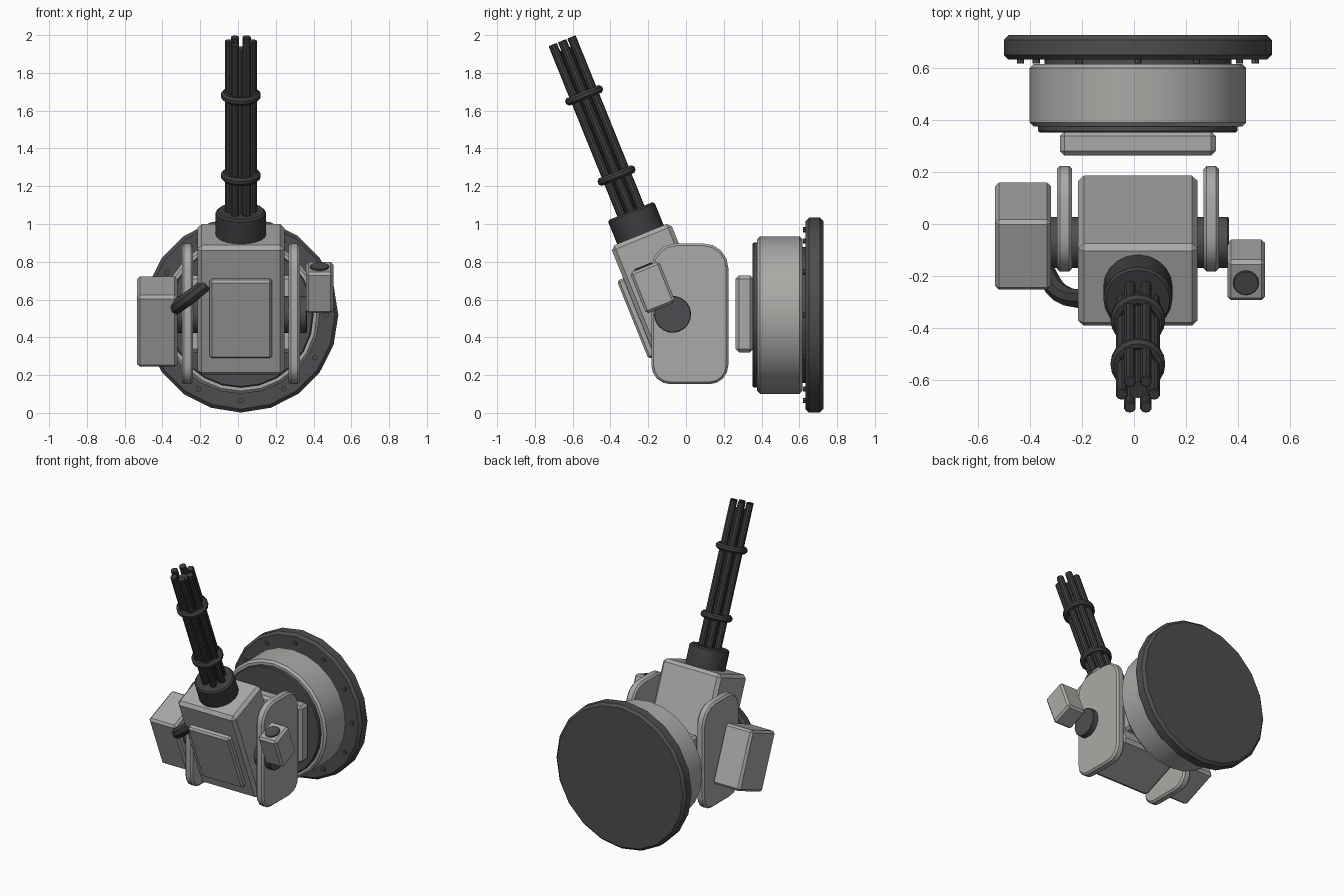
import bpy, bmesh, math
from mathutils import Matrix, Vector

if "Cube" in bpy.data.objects:
    bpy.data.objects.remove(bpy.data.objects["Cube"])

CX = 0.015                      # symmetry plane of the mount
HUB_Z = 0.518
# tilted gun frame: origin at the pivot, local z along the barrels
GUN = Matrix.Translation((CX, -0.071, 0.522)) @ Matrix.Rotation(math.radians(22), 4, 'X')
WORLD = Matrix.Identity(4)


def material(name, rgb):
    m = bpy.data.materials.new(name)
    m.diffuse_color = (*rgb, 1)
    m.use_nodes = True
    m.node_tree.nodes["Principled BSDF"].inputs["Base Color"].default_value = m.diffuse_color
    return m


LIGHT = material("light_grey_paint", (0.40, 0.40, 0.385))
DARK = material("dark_grey_metal", (0.075, 0.075, 0.079))
GUNMETAL = material("gunmetal", (0.047, 0.047, 0.051))


def finish(name, bm, mat, bevel=0.0, frame=WORLD, segments=1):
    bmesh.ops.recalc_face_normals(bm, faces=bm.faces[:])
    if bevel:
        edges = [e for e in bm.edges if e.calc_face_angle(0) > math.radians(50)]
        bmesh.ops.bevel(bm, geom=edges, offset=bevel, segments=segments,
                        profile=0.5, affect='EDGES', clamp_overlap=True)
    bm.transform(frame)
    me = bpy.data.meshes.new(name)
    bm.to_mesh(me)
    bm.free()
    me.materials.append(mat)
    ob = bpy.data.objects.new(name, me)
    bpy.context.collection.objects.link(ob)
    bpy.ops.object.select_all(action='DESELECT')
    ob.select_set(True)
    bpy.context.view_layer.objects.active = ob
    bpy.ops.object.shade_smooth_by_angle(angle=math.radians(30))
    return ob


def box(name, mat, lo, hi, bevel=0.015, frame=WORLD):
    lo, hi = Vector(lo), Vector(hi)
    bm = bmesh.new()
    bmesh.ops.create_cube(bm, size=1)
    bm.transform(Matrix.Translation((lo + hi) / 2) @ Matrix.Diagonal((*(hi - lo), 1)))
    return finish(name, bm, mat, bevel, frame)


def cylinder(name, mat, a, b, r, sides=20, bevel=0.0, frame=WORLD):
    a, b = Vector(a), Vector(b)
    d = b - a
    bm = bmesh.new()
    bmesh.ops.create_cone(bm, cap_ends=True, segments=sides, radius1=r, radius2=r, depth=d.length)
    rot = Vector((0, 0, 1)).rotation_difference(d.normalized()).to_matrix().to_4x4()
    bm.transform(Matrix.Translation((a + b) / 2) @ rot)
    return finish(name, bm, mat, bevel, frame)


def ring(name, mat, z, major, minor, frame, sides=20, tube=8):
    bm = bmesh.new()
    for j in range(tube):
        t = math.tau * (j + 0.5) / tube
        bm.verts.new((major + minor * math.cos(t), 0, z + minor * math.sin(t)))
    bm.verts.ensure_lookup_table()
    vs = bm.verts[:]
    es = [bm.edges.new((vs[j], vs[(j + 1) % tube])) for j in range(tube)]
    bmesh.ops.spin(bm, geom=vs + es, cent=(0, 0, 0), axis=(0, 0, 1),
                   angle=math.tau, steps=sides, use_merge=True)
    bmesh.ops.remove_doubles(bm, verts=bm.verts[:], dist=1e-4)
    return finish(name, bm, mat, 0, frame)


# wall flange, drum and inner turntable
def disc(name, mat, y0, y1, r, bevel, sides=20):
    return cylinder(name, mat, (CX, y0, HUB_Z), (CX, y1, HUB_Z), r, sides, bevel)


disc("wall_flange", DARK, 0.633, 0.727, 0.516, 0.018)
disc("base_drum", LIGHT, 0.376, 0.616, 0.417, 0.015, 24)
disc("drum_core", DARK, 0.60, 0.65, 0.36, 0)
disc("turntable", DARK, 0.353, 0.39, 0.384, 0.006, 24)
for i in range(12):
    a = math.tau * i / 12
    x, z = CX + 0.452 * math.sin(a), HUB_Z + 0.452 * math.cos(a)
    cylinder(f"flange_bolt_{i}", DARK, (x, 0.619, z), (x, 0.645, z), 0.014, 8)

# yoke: back plate and two rounded side arms
box("yoke_back", LIGHT, (-0.285, 0.263, 0.32), (0.315, 0.357, 0.728), 0.018)


def arm_profile():
    y0, y1, z0, z1 = -0.183, 0.224, 0.152, 0.897
    corners = [(y1, z1, 0.13, 0), (y0, z1, 0.13, 90), (y0, z0, 0.10, 180), (y1, z0, 0.10, 270)]
    for y, z, r, start in corners:
        cy = y - r if y == y1 else y + r
        cz = z - r if z == z1 else z + r
        for k in range(5):
            t = math.radians(start + 22.5 * k)
            yield cy + r * math.cos(t), cz + r * math.sin(t)


for side, x0 in (("left", -0.297), ("right", 0.268)):
    bm = bmesh.new()
    face = bm.faces.new([bm.verts.new((x0, y, z)) for y, z in arm_profile()])
    out = bmesh.ops.extrude_face_region(bm, geom=[face])
    bmesh.ops.translate(bm, vec=(0.059, 0, 0),
                        verts=[v for v in out["geom"] if isinstance(v, bmesh.types.BMVert)])
    finish(f"yoke_arm_{side}", bm, LIGHT, 0.012)

# trunnion through both arms
cylinder("trunnion", DARK, (-0.35, 0, 0), (0.35, 0, 0), 0.098, 20, 0.004, GUN)

# gun housing with front access panel
box("gun_housing", LIGHT, (-0.23, -0.171, -0.285), (0.23, 0.171, 0.455), 0.022, GUN)
box("access_panel", LIGHT, (-0.165, -0.207, -0.172), (0.165, -0.16, 0.275), 0.012, GUN)

# barrel cluster
cylinder("barrel_collar", GUNMETAL, (0, 0, 0.44), (0, 0, 0.59), 0.133, 20, 0.01, GUN)
cylinder("barrel_core", GUNMETAL, (0, 0, 0.55), (0, 0, 1.515), 0.035, 10, 0, GUN)
for i in range(6):
    a = math.tau * i / 6
    x, y = 0.062 * math.cos(a), 0.062 * math.sin(a)
    cylinder(f"barrel_{i}", GUNMETAL, (x, y, 0.55), (x, y, 1.562), 0.0235, 10, 0.003, GUN)
for i, z in enumerate((0.792, 1.25)):
    ring(f"barrel_band_{i}", GUNMETAL, z, 0.084, 0.023, GUN)

# ammunition box on the left
box("ammo_box", LIGHT, (-0.55, -0.138, -0.249), (-0.335, 0.154, 0.159), 0.015, GUN)

# feed hose from box to housing
cu = bpy.data.curves.new("hose_path", 'CURVE')
cu.dimensions = '3D'
cu.bevel_depth, cu.bevel_resolution, cu.use_fill_caps = 0.038, 2, True
cu.resolution_u = 4
sp = cu.splines.new('BEZIER')
path = [(-0.35, -0.17, 0.545), (-0.285, -0.265, 0.59), (-0.165, -0.292, 0.682)]
sp.bezier_points.add(len(path) - 1)
for p, co in zip(sp.bezier_points, path):
    p.co = co
    p.handle_left_type = p.handle_right_type = 'AUTO'
tmp = bpy.data.objects.new("hose_path", cu)
bpy.context.collection.objects.link(tmp)
bm = bmesh.new()
bm.from_mesh(tmp.to_mesh())
tmp.to_mesh_clear()
bpy.data.objects.remove(tmp)
finish("feed_hose", bm, GUNMETAL)

# sensor pod on the right with a lens facing along the barrels
box("sensor_pod", LIGHT, (0.345, -0.129, 0.054), (0.49, 0.039, 0.288), 0.014, GUN)
cylinder("sensor_lens", DARK, (0.416, -0.05, 0.27), (0.416, -0.05, 0.297), 0.05, 16, 0.003, GUN)
